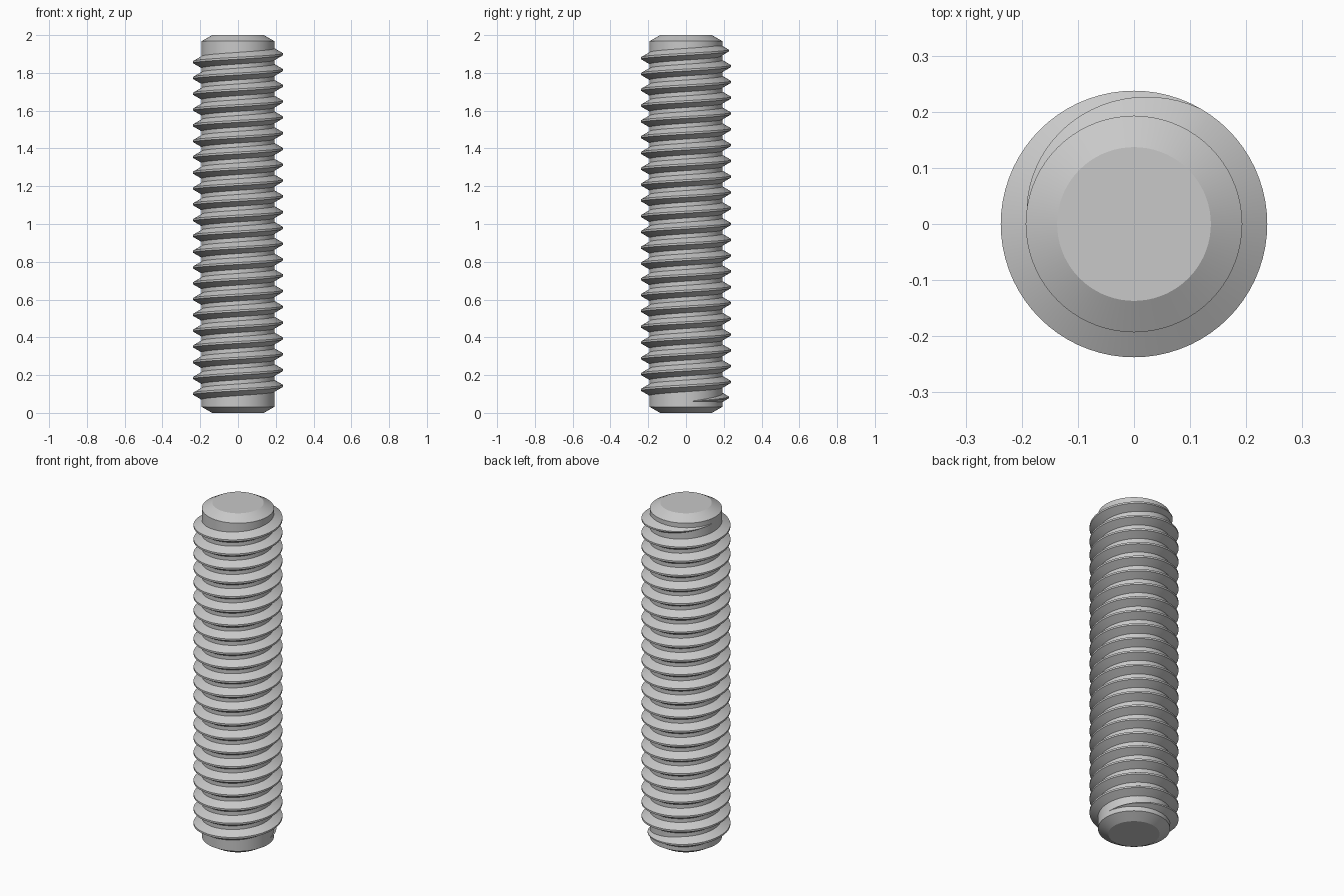
import bpy, bmesh, math

cube = bpy.data.objects.get("Cube")
if cube:
    bpy.data.objects.remove(cube, do_unlink=True)

# Main dimensions
SEGMENTS = 72
LENGTH = 2.0
CORE_R, TIP_R, CREST_R = 0.193, 0.137, 0.2375
CHAMFER = 0.032
PITCH, TURNS = 0.0836, 22.5
TAPER_TURNS = 1 / 3
SINK = 0.003  # thread root is buried this deep in the core

steel = bpy.data.materials.new("grey steel")
steel.use_nodes = True
colour = (0.58, 0.58, 0.58, 1)
steel.diffuse_color = colour
steel.node_tree.nodes["Principled BSDF"].inputs["Base Color"].default_value = colour


def finish(name, bm):
    """Turn a bmesh into a smooth object with crisp edges."""
    bmesh.ops.recalc_face_normals(bm, faces=bm.faces)
    mesh = bpy.data.meshes.new(name)
    bm.to_mesh(mesh)
    bm.free()
    mesh.materials.append(steel)
    obj = bpy.data.objects.new(name, mesh)
    bpy.context.collection.objects.link(obj)
    bpy.ops.object.select_all(action='DESELECT')
    obj.select_set(True)
    bpy.context.view_layer.objects.active = obj
    bpy.ops.object.shade_smooth_by_angle(angle=math.radians(25))
    return obj


def bridge(bm, a, b, closed_pairs):
    for i, j in closed_pairs:
        bm.faces.new((a[i], a[j], b[j], b[i]))


# Rod core with chamfered ends
bm = bmesh.new()
rings = []
for r, z in ((TIP_R, 0), (CORE_R, CHAMFER), (CORE_R, LENGTH - CHAMFER), (TIP_R, LENGTH)):
    angles = [math.tau * i / SEGMENTS for i in range(SEGMENTS)]
    rings.append([bm.verts.new((r * math.cos(a), r * math.sin(a), z)) for a in angles])
around = [(i, (i + 1) % SEGMENTS) for i in range(SEGMENTS)]
for low, high in zip(rings, rings[1:]):
    bridge(bm, low, high, around)
bm.faces.new(rings[0])
bm.faces.new(rings[-1])
finish("rod_core", bm)

# Right-handed thread ridge, run out to nothing at both ends
bm = bmesh.new()
root_r = CORE_R - SINK
crest_half = PITCH / 16
base_half = crest_half + (CREST_R - root_r) * math.tan(math.radians(30))
start_z = LENGTH / 2 - PITCH * TURNS / 2
steps = int(TURNS * SEGMENTS)
sections = []
for i in range(steps + 1):
    turn = i / SEGMENTS
    size = max(0.02, min(1, turn / TAPER_TURNS, (TURNS - turn) / TAPER_TURNS))
    crest_r = root_r + (CREST_R - root_r) * size
    z = start_z + PITCH * turn
    profile = ((root_r, -base_half * size), (crest_r, -crest_half * size),
               (crest_r, crest_half * size), (root_r, base_half * size))
    a = math.tau * turn
    sections.append([bm.verts.new((r * math.cos(a), r * math.sin(a), z + dz))
                     for r, dz in profile])
loop = [(k, (k + 1) % 4) for k in range(4)]
for a, b in zip(sections, sections[1:]):
    bridge(bm, a, b, loop)
bm.faces.new(sections[0])
bm.faces.new(sections[-1])
finish("thread_ridge", bm)
